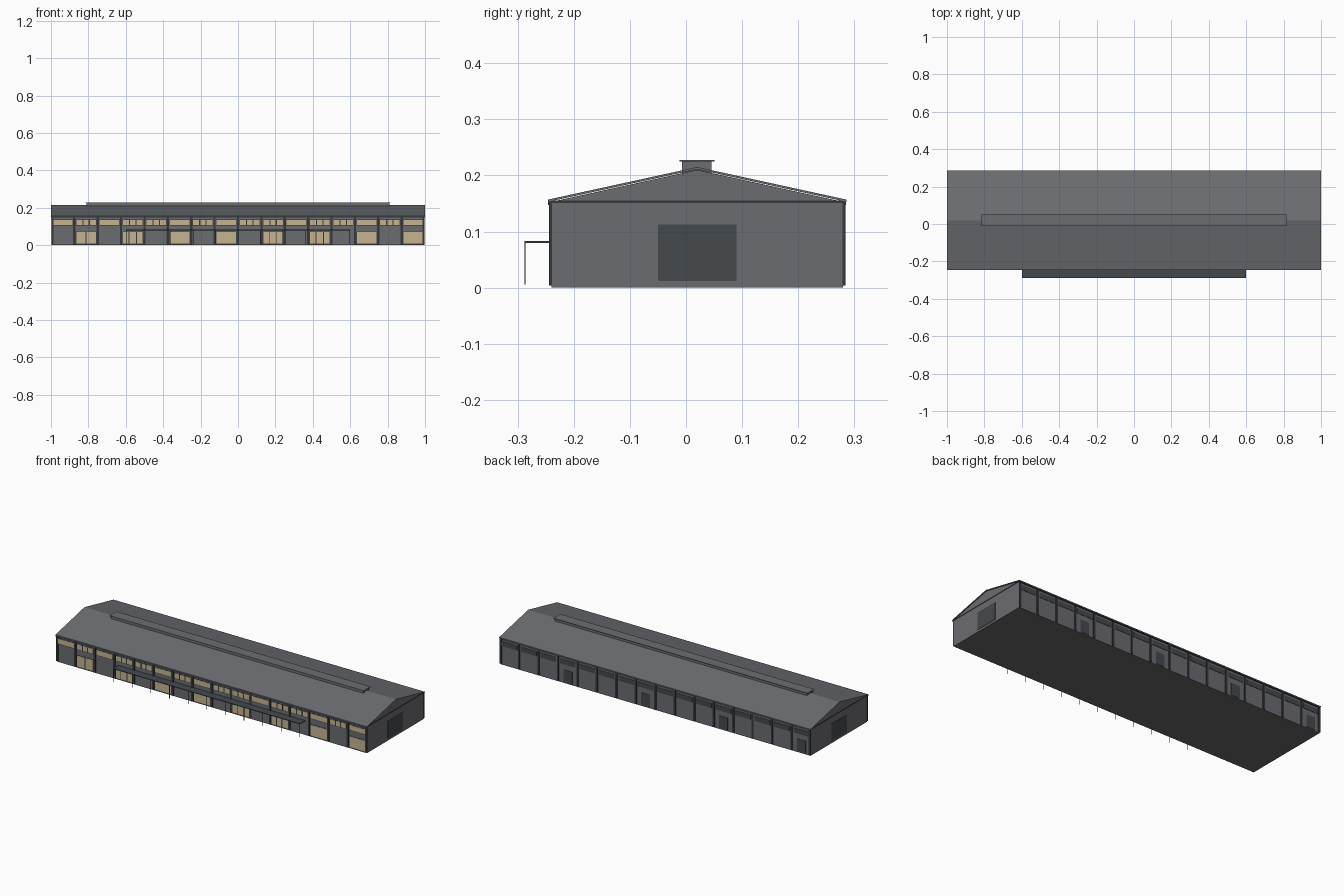
import bpy

if "Cube" in bpy.data.objects:
    bpy.data.objects.remove(bpy.data.objects["Cube"])


def material(name, r, g, b):
    m = bpy.data.materials.new(name)
    m.diffuse_color = (r, g, b, 1)
    m.use_nodes = True
    m.node_tree.nodes["Principled BSDF"].inputs["Base Color"].default_value = m.diffuse_color
    return m


WALL = material("wall grey", 0.148, 0.150, 0.165)
ROOF = material("roof grey", 0.150, 0.155, 0.170)
TRIM = material("dark trim", 0.035, 0.040, 0.046)
DOOR = material("door slate", 0.058, 0.068, 0.074)
GLASS = material("warm glass", 0.56, 0.46, 0.28)
BASE = material("concrete", 0.14, 0.14, 0.14)

BAYS, PITCH = 16, 0.125
FRONT, BACK, RIDGE_Y = -0.24, 0.28, 0.02


def mesh_object(name, verts, faces, mat):
    me = bpy.data.meshes.new(name)
    me.from_pydata(verts, [], faces)
    me.materials.append(mat)
    ob = bpy.data.objects.new(name, me)
    bpy.context.collection.objects.link(ob)
    return ob


def boxes(name, mat, items):
    """One object made of boxes given as (x0, x1, y0, y1, z0, z1)."""
    verts, faces = [], []
    for x0, x1, y0, y1, z0, z1 in items:
        n = len(verts)
        verts += [(x, y, z) for z in (z0, z1)
                  for x, y in ((x0, y0), (x1, y0), (x1, y1), (x0, y1))]
        faces += [[n + i for i in f] for f in
                  ((3, 2, 1, 0), (4, 5, 6, 7), (0, 1, 5, 4),
                   (1, 2, 6, 5), (2, 3, 7, 6), (3, 0, 4, 7))]
    return mesh_object(name, verts, faces, mat)


def extrude_x(name, mat, profile, x0, x1):
    """Prism along x from a counter-clockwise (y, z) profile."""
    n = len(profile)
    verts = [(x, y, z) for x in (x0, x1) for y, z in profile]
    faces = [list(range(n))[::-1], list(range(n, 2 * n))]
    faces += [(i, (i + 1) % n, n + (i + 1) % n, n + i) for i in range(n)]
    return mesh_object(name, verts, faces, mat)


def bay_x(i):
    return -1 + PITCH * (i + 0.5)


def on_front(cx, half, z0, z1, d=0.001):
    return (cx - half, cx + half, FRONT - d, FRONT + 0.001, z0, z1)


def on_back(cx, half, z0, z1, d=0.001):
    return (cx - half, cx + half, BACK - 0.001, BACK + d, z0, z1)


# Floor slab and gabled hall
boxes("floor_slab", BASE, [(-0.996, 0.996, FRONT, BACK, 0, 0.004)])
extrude_x("hall_walls", WALL,
          [(FRONT, 0.004), (BACK, 0.004), (BACK, 0.153),
           (RIDGE_Y, 0.210), (FRONT, 0.153)], -0.996, 0.996)

# Folded roof sheet
extrude_x("roof", ROOF,
          [(-0.246, 0.153), (RIDGE_Y, 0.211), (0.286, 0.153),
           (0.286, 0.157), (RIDGE_Y, 0.215), (-0.246, 0.157)], -1, 1)

# Eave gutters and gable-end rails
boxes("eave_trim", TRIM,
      [(-0.999, 0.999, -0.2455, FRONT, 0.147, 0.1545),
       (-0.999, 0.999, BACK, 0.2855, 0.147, 0.1545)]
      + [(s * 0.996 - 0.002, s * 0.996 + 0.002, FRONT, BACK, 0.151, 0.155)
         for s in (-1, 1)])

# Ridge vent with thin cap
boxes("ridge_vent", ROOF, [(-0.81, 0.81, -0.007, 0.045, 0.202, 0.225)])
boxes("vent_cap", ROOF, [(-0.816, 0.816, -0.012, 0.051, 0.2245, 0.2275)])

# Pilasters between bays on both long sides
pilasters = []
for i in range(BAYS + 1):
    x = max(-0.992, min(0.992, -1 + i * PITCH))
    pilasters += [on_front(x, 0.006, 0.004, 0.154, 0.004),
                  on_back(x, 0.006, 0.004, 0.154, 0.004)]
boxes("pilasters", TRIM, pilasters)

# Clerestory windows: warm glass in front, dark panes behind
boxes("front_upper_frames", DOOR,
      [on_front(bay_x(i), 0.055, 0.104, 0.140) for i in range(BAYS)])
boxes("front_upper_windows", GLASS,
      [on_front(bay_x(i), 0.052, 0.108, 0.136, 0.002) for i in range(BAYS)])
boxes("back_upper_windows", DOOR,
      [on_back(bay_x(i), 0.050, 0.108, 0.136, 0.002) for i in range(BAYS)])

# Shopfront windows in every second bay
shops = range(1, BAYS, 2)
boxes("shop_frames", DOOR,
      [on_front(bay_x(i), 0.056, 0.005, 0.073) for i in shops])
boxes("shop_windows", GLASS,
      [on_front(bay_x(i), 0.052, 0.008, 0.070, 0.002) for i in shops])

# Window bars
bars = [on_front(bay_x(i) + s * 0.017, 0.003, 0.108, 0.136, 0.003)
        for i in (1, 3, 4, 6, 8, 9, 11, 12, 14) for s in (-1, 1)]
bars += [on_front(bay_x(i) + d, 0.002, 0.008, 0.070, 0.003)
         for i in (1, 3, 9, 11) for d in ((0,) if i == 1 else (-0.02, 0.02))]
boxes("window_bars", TRIM, bars)

# Back doors in every fourth bay, counted from the right end
boxes("back_doors", DOOR,
      [on_back(bay_x(i), 0.028, 0.006, 0.078, 0.002) for i in (0, 4, 8, 12)])

# Large sliding doors on both gable ends
boxes("gable_doors", DOOR,
      [(s * 0.996 - 0.002, s * 0.996 + 0.002, -0.05, 0.09, 0.012, 0.113)
       for s in (-1, 1)])

# Front canopy on slender posts
boxes("canopy", DOOR, [(-0.6, 0.6, -0.288, FRONT, 0.080, 0.0835)])
boxes("canopy_posts", TRIM,
      [(x - 0.0012, x + 0.0012, -0.288, -0.2856, 0.006, 0.081)
       for x in (-0.598 + 0.1196 * i for i in range(11))])
